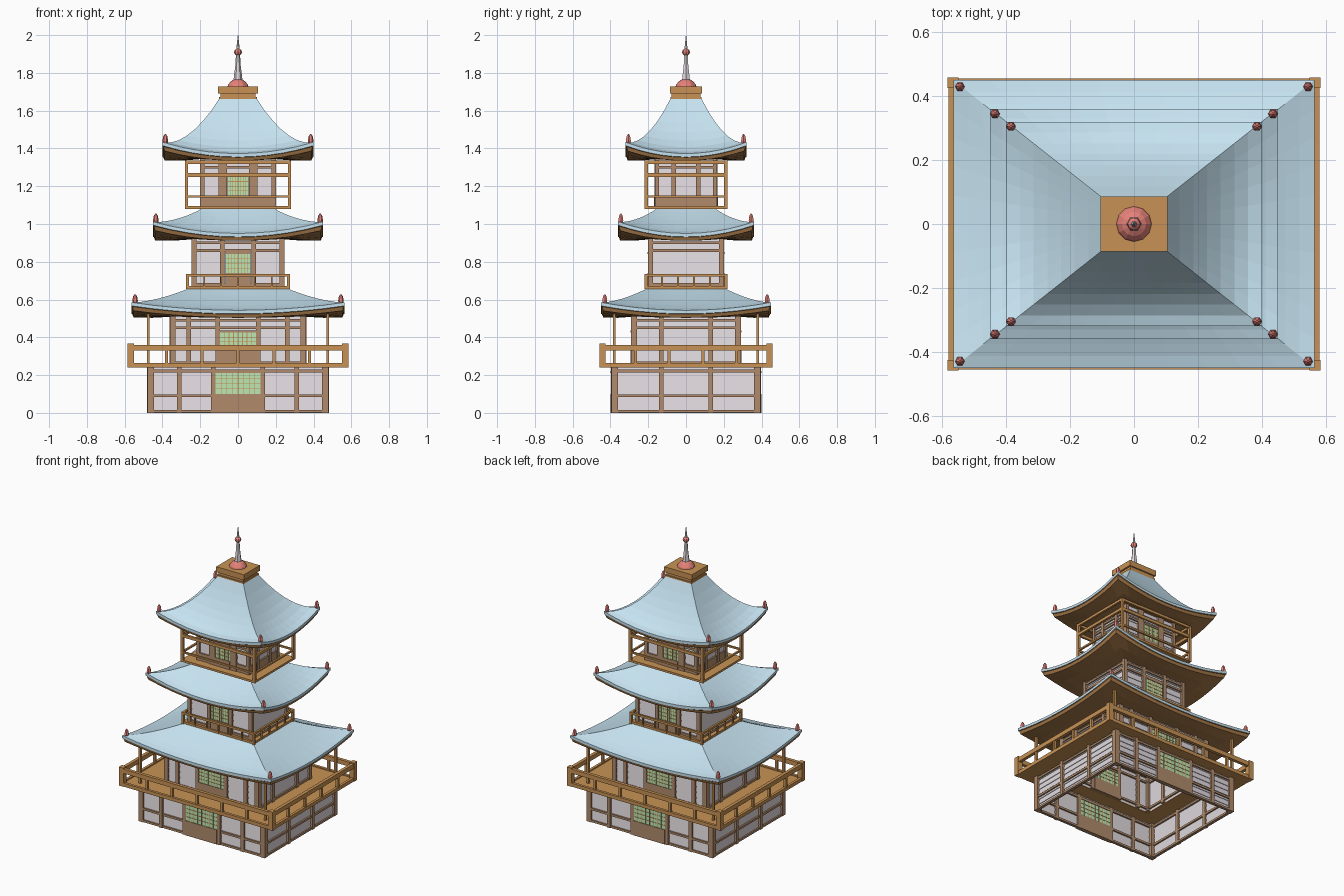
import bpy, bmesh
from math import cos, sin, tau

if "Cube" in bpy.data.objects:
    bpy.data.objects.remove(bpy.data.objects["Cube"])


def material(name, rgb):
    m = bpy.data.materials.new(name)
    m.diffuse_color = (*rgb, 1)
    m.use_nodes = True
    m.node_tree.nodes["Principled BSDF"].inputs["Base Color"].default_value = m.diffuse_color
    return m


WALL = material("plaster", (0.76, 0.71, 0.74))
WOOD = material("orange_wood", (0.58, 0.29, 0.09))
DARK = material("dark_wood", (0.44, 0.26, 0.15))
SOFFIT = material("soffit_brown", (0.40, 0.20, 0.07))
BLUE = material("roof_blue", (0.56, 0.76, 0.87))
RED = material("red", (0.78, 0.22, 0.19))
GREEN = material("window_green", (0.52, 0.80, 0.46))


def finish(name, bm, mats):
    me = bpy.data.meshes.new(name)
    bm.to_mesh(me)
    bm.free()
    for m in mats:
        me.materials.append(m)
    ob = bpy.data.objects.new(name, me)
    bpy.context.collection.objects.link(ob)
    return ob


def boxes(name, mat, items):
    """Boxes (x0,x1,y0,y1,z0,z1), mirrored over x and y without duplicates."""
    seen = set()
    bm = bmesh.new()
    for x0, x1, y0, y1, z0, z1 in items:
        for sx in (1, -1):
            for sy in (1, -1):
                xs, ys = sorted((sx * x0, sx * x1)), sorted((sy * y0, sy * y1))
                key = tuple(round(v, 4) + 0.0 for v in (*xs, *ys, z0, z1))
                if key in seen:
                    continue
                seen.add(key)
                vs = bmesh.ops.create_cube(bm, size=1)["verts"]
                for v in vs:
                    v.co = (xs[v.co.x > 0], ys[v.co.y > 0], z1 if v.co.z > 0 else z0)
    return finish(name, bm, [mat])


def frame(hx, hy, wx, z0, z1, wy=None):
    """Rectangular ring of beams, outer half sizes hx, hy."""
    wy = wy or wx
    return [(-hx, hx, -hy, -hy + wy, z0, z1), (-hx, -hx + wx, -hy + wy, hy - wy, z0, z1)]


def post(x, y, w, z0, z1):
    return (x - w / 2, x + w / 2, y - w / 2, y + w / 2, z0, z1)


def loft(name, rings, mats, bands=None, cap=False):
    bm = bmesh.new()
    rows = [[bm.verts.new(p) for p in r] for r in rings]
    n = len(rows[0])
    for k, (a, b) in enumerate(zip(rows, rows[1:])):
        for i in range(n):
            j = (i + 1) % n
            f = bm.faces.new((a[i], a[j], b[j], b[i]))
            f.material_index = bands[k] if bands else 0
    if cap:
        bm.faces.new(rows[-1])
    return finish(name, bm, mats)


def rect(hx, hy, z, n=1, lift=0):
    pts = []
    for side in range(4):
        for i in range(n):
            u = -1 + 2 * i / n
            x, y = ((u * hx, -hy), (hx, u * hy), (-u * hx, hy), (-hx, -u * hy))[side]
            pts.append((x, y, z + lift * u * u))
    return pts


def lathe(name, profile, n, mat, at=(0, 0)):
    rings = [[(at[0] + r * cos(tau * i / n), at[1] + r * sin(tau * i / n), z)
              for i in range(n)] for r, z in profile]
    return loft(name, rings, [mat], cap=True)


def storey(name, hx, hy, z0, z1, w, front_x, side_y, beams, door):
    # Lapped plank walls, open inside
    rings, n = [], 7
    for i in range(n):
        a, b = z0 + (z1 - z0) * i / n, z0 + (z1 - z0) * (i + 1) / n
        rings += [rect(hx, hy, a), rect(hx - 0.004, hy - 0.004, b)]
    loft(name + "_walls", rings, [WALL])
    # Timber posts and beams
    items = [post(hx - w / 2 + 0.01, hy - w / 2 + 0.01, w, z0, z1)]
    items += [post(x, hy, 0.024, z0, z1) for x in front_x]
    items += [post(hx, y, 0.024, z0, z1) for y in side_y]
    for z in beams:
        items += frame(hx + 0.008, hy + 0.008, 0.02, z - 0.007, z + 0.007)
    boxes(name + "_timber_frame", DARK, items)
    # Front and back doors with green lattice windows
    d, zm, zt = door
    boxes(name + "_door_panel", DARK, [(-d, d, hy - 0.014, hy + 0.014, z0, zm),
                                       (-d, d, hy - 0.014, hy + 0.014, zt, zt + 0.012)])
    boxes(name + "_door_window", GREEN, [(-d, d, hy - 0.01, hy + 0.01, zm, zt)])
    bars = [(d * k / 4 - 0.0015, d * k / 4 + 0.0015, hy - 0.012, hy + 0.012, zm, zt)
            for k in range(4)]
    bars += [(-d, d, hy - 0.012, hy + 0.012, zm + (zt - zm) * k / 4 - 0.0015,
              zm + (zt - zm) * k / 4 + 0.0015) for k in (1, 2, 3)]
    boxes(name + "_window_lattice", WOOD, bars)


def roof(name, hx, hy, tx, ty, ze, zt, lift, power, inner, fin, n=10):
    # Soffit, dark rim, blue rim, then the concave top surface
    ix, iy, iz = inner
    rings = [rect(ix, iy, iz, n),
             rect((ix + hx) / 2, (iy + hy) / 2, (iz + ze - 0.04) / 2 - 0.003, n, lift * 0.3),
             rect(hx - 0.012, hy - 0.012, ze - 0.038, n, lift * 0.85),
             rect(hx - 0.005, hy - 0.005, ze - 0.02, n, lift * 0.95),
             rect(hx, hy, ze - 0.018, n, lift)]
    steps = 7
    for k in range(steps + 1):
        t = k / steps
        rings.append(rect(hx + (tx - hx) * t, hy + (ty - hy) * t,
                          ze + (zt - ze) * t ** power, n, lift * (1 - t) ** 1.5))
    loft(name, rings, [BLUE, SOFFIT], [1, 1, 1, 1] + [0] * (steps + 1))
    # Corner finials
    z = ze + lift - 0.005
    for sx in (1, -1):
        for sy in (1, -1):
            lathe(name + "_corner_finial", [(0.012, z), (0.015, z + 0.012), (0.011, z + 0.036),
                                            (0.003, z + 0.048)], 6, RED, (sx * fin[0], sy * fin[1]))


def balusters(hx, hy, w, nx, ny, z0, z1):
    items = [post(hx * (2 * i / nx - 1), hy, w, z0, z1) for i in range(1, nx)]
    return items + [post(hx, hy * (2 * i / ny - 1), w, z0, z1) for i in range(1, ny)]


# Four storeys
storey("ground_floor", 0.47, 0.385, 0, 0.245, 0.035, (0.13, 0.31), (0.13,),
       (0.008, 0.09, 0.222), (0.118, 0.10, 0.21))
storey("second_floor", 0.35, 0.28, 0.245, 0.515, 0.03, (0.108, 0.26), (0.13,),
       (0.265, 0.45, 0.49), (0.095, 0.33, 0.425))
storey("third_floor", 0.235, 0.19, 0.65, 0.925, 0.025, (0.083,), (),
       (0.68, 0.86, 0.90), (0.065, 0.74, 0.84))
storey("top_floor", 0.19, 0.155, 1.08, 1.36, 0.022, (0.07, 0.09), (0.065,),
       (1.26, 1.30), (0.055, 1.15, 1.25))
boxes("top_floor_base_boards", DARK, frame(0.197, 0.162, 0.015, 1.09, 1.145))

# Roofs
roof("lower_roof", 0.565, 0.45, 0.24, 0.19, 0.543, 0.668, 0.042, 1.25,
     (0.34, 0.27, 0.51), (0.545, 0.43))
roof("middle_roof", 0.45, 0.36, 0.185, 0.15, 0.95, 1.085, 0.062, 1.25,
     (0.225, 0.18, 0.92), (0.435, 0.345))
roof("upper_roof", 0.40, 0.32, 0.10, 0.083, 1.373, 1.662, 0.06, 1.7,
     (0.18, 0.145, 1.345), (0.385, 0.305))

# Wide lower balcony
boxes("lower_balcony_deck", WOOD, frame(0.575, 0.45, 0.225, 0.24, 0.256, 0.17))
boxes("lower_balcony_rail", WOOD, frame(0.58, 0.455, 0.022, 0.33, 0.36)
      + frame(0.58, 0.455, 0.018, 0.24, 0.264)
      + balusters(0.569, 0.444, 0.016, 6, 5, 0.25, 0.335)
      + [post(0.567, 0.442, 0.034, 0.24, 0.368)])
boxes("roof_support_posts", WOOD, [post(0.475, 0.38, 0.015, 0.25, 0.555)])

# Narrow middle balcony
boxes("middle_balcony_deck", WOOD, frame(0.27, 0.213, 0.036, 0.657, 0.672, 0.025))
boxes("middle_balcony_rail", WOOD, frame(0.275, 0.218, 0.013, 0.722, 0.736)
      + balusters(0.268, 0.211, 0.009, 6, 5, 0.665, 0.725)
      + [post(0.268, 0.211, 0.016, 0.655, 0.736)])

# Top balcony with full-height corner posts
boxes("top_balcony_deck", WOOD, frame(0.28, 0.218, 0.09, 1.08, 1.094, 0.065))
boxes("top_balcony_rail", WOOD, frame(0.28, 0.218, 0.012, 1.14, 1.151)
      + frame(0.28, 0.218, 0.014, 1.25, 1.27) + frame(0.28, 0.218, 0.014, 1.318, 1.335)
      + [post(0.273, 0.211, 0.017, 1.08, 1.335)])

# Stepped cap, dome and spire
boxes("roof_cap", WOOD, [(-0.1, 0.1, -0.083, 0.083, 1.655, 1.672),
                         (-0.093, 0.093, -0.077, 0.077, 1.672, 1.69),
                         (-0.105, 0.105, -0.086, 0.086, 1.69, 1.728)])
lathe("dome", [(0.056, 1.726), (0.052, 1.738), (0.038, 1.755), (0.02, 1.766)], 12, RED)
lathe("spire", [(0.024, 1.76), (0.014, 1.84), (0.009, 1.93), (0.001, 2.0)], 6, WALL)
lathe("spire_ball", [(0.006, 1.89), (0.018, 1.9), (0.021, 1.91), (0.018, 1.92), (0.006, 1.93)],
      8, RED)
